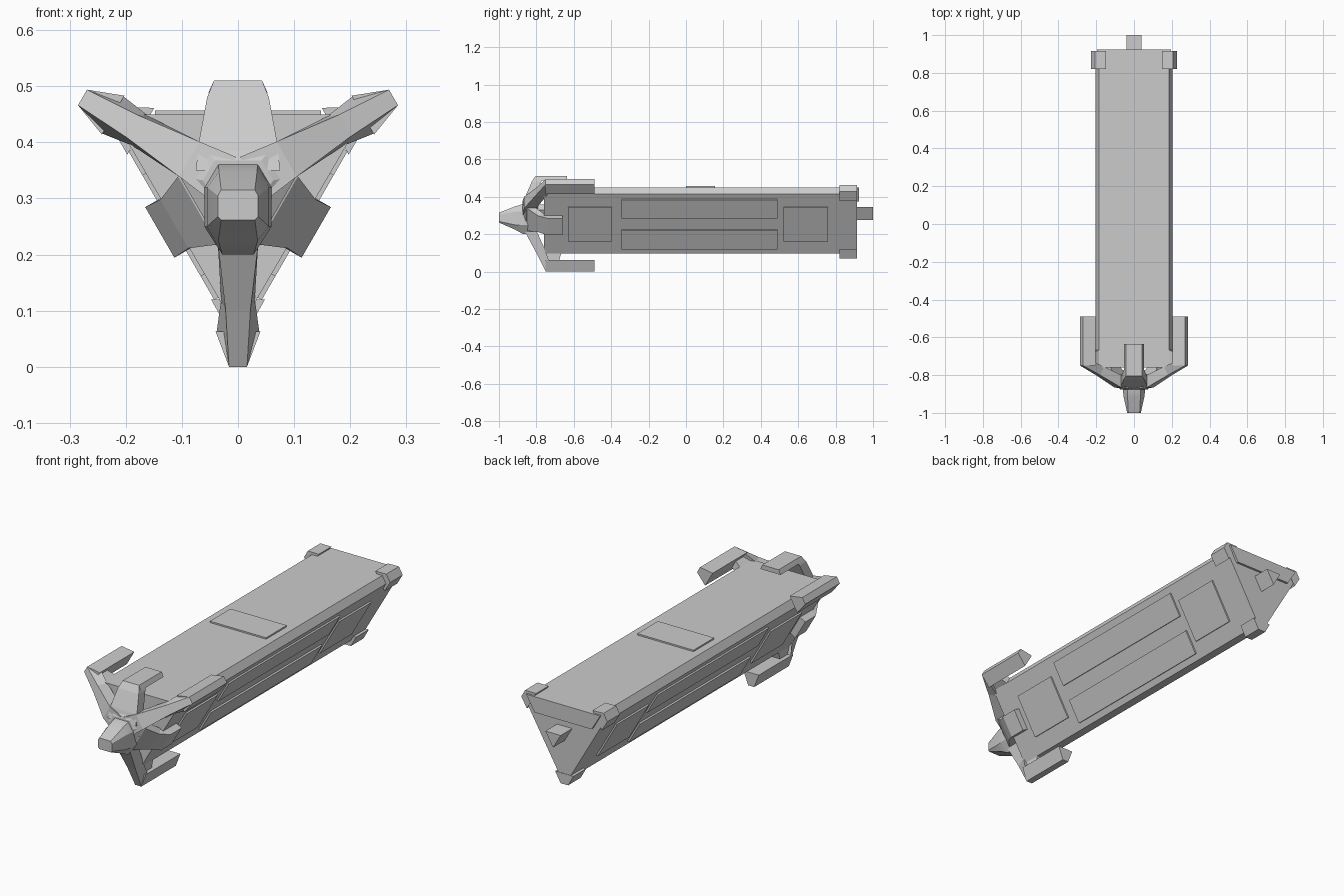
import bpy, bmesh
from math import cos, sin, radians

if "Cube" in bpy.data.objects:
    bpy.data.objects.remove(bpy.data.objects["Cube"])

CZ = 0.32                      # height of the hull's long axis
CORNERS = (30, 150, 270)       # directions of the three hull edges
SIDES = (-30, 210)             # directions of the two lower hull faces


def loft(name, rings, angle=90):
    """Skin rings of (across, outward, y) points, turned to an angle about the hull axis."""
    a = radians(angle)
    bm = bmesh.new()
    loops = [[bm.verts.new((u * cos(a) - v * sin(a), y, CZ + u * sin(a) + v * cos(a)))
              for v, u, y in ring] for ring in rings]
    n = len(loops[0])
    for p, q in zip(loops, loops[1:]):
        for i in range(n):
            j = (i + 1) % n
            bm.faces.new((p[i], p[j], q[j], q[i]))
    bm.faces.new(loops[0])
    bm.faces.new(loops[-1])
    bmesh.ops.recalc_face_normals(bm, faces=bm.faces)
    mesh = bpy.data.meshes.new(name)
    bm.to_mesh(mesh)
    bm.free()
    obj = bpy.data.objects.new(name, mesh)
    bpy.context.collection.objects.link(obj)
    return obj


def along_y(outline, y):
    """Ring in a plane of constant y."""
    return [(v, u, y) for v, u in outline]


def mirrored(half):
    """Complete a half outline of (across, outward) points."""
    return half + [(-v, u) for v, u in reversed(half)]


def world(half):
    """Half outline of (x, z) points to a full local outline."""
    return mirrored([(x, z - CZ) for x, z in half])


def box(name, v0, v1, u0, u1, y0, y1, angle=90):
    o = [(v0, u0), (v1, u0), (v1, u1), (v0, u1)]
    return loft(name, [along_y(o, y0), along_y(o, y1)], angle)


def spoke_ring(u_front, u_back, w_front, w_back, y_front, y_back):
    return [(-w_front, u_front, y_front), (w_front, u_front, y_front),
            (w_back, u_back, y_back), (-w_back, u_back, y_back)]


# Triangular hull with blunted edges
hull = world([(0.185, 0.45), (0.205, 0.415), (0.02, 0.097)])
loft("hull", [along_y(hull, -0.76), along_y(hull, 0.913)])

# Raised panels on the hull faces
box("top_panel", -0.148, 0.148, 0.125, 0.137, 0.0, 0.155)
for a in SIDES:
    for y0, y1 in ((-0.63, -0.395), (0.52, 0.76)):
        box("square_side_panel", -0.104, 0.104, 0.125, 0.137, y0, y1, a)
    for v0, v1 in ((0.036, 0.153), (-0.153, -0.036)):
        box("long_side_panel", v0, v1, 0.125, 0.137, -0.345, 0.49, a)

# Rear corner caps, end plate and prong
cap = mirrored([(0.02, 0.25), (0.048, 0.2)])
for a in CORNERS:
    loft("rear_corner_cap", [along_y(cap, 0.82), along_y(cap, 0.915)], a)
plate = world([(0.195, 0.45), (0.15, 0.375)])
loft("rear_end_plate", [along_y(plate, 0.90), along_y(plate, 0.924)])
prong = [(-0.04, 0.025), (0.04, 0.025), (0, -0.043)]
loft("rear_prong", [along_y(prong, 0.90), along_y(prong, 1.0)])

# Six-sided hub and the axle joining it to the hull
hexagon = [(0.106 * cos(radians(t)), 0.106 * sin(radians(t)))
           for c in (30, 150, 270) for t in (c - 19, c + 19)]
hub = [along_y([(v * s, u * s) for v, u in hexagon], y)
       for s, y in ((0.6, -0.875), (1, -0.855), (0.8, -0.80), (0.5, -0.79), (0.5, -0.75))]
loft("hub", hub)

# Tapered nose
wide = [(0.035, 0.362), (0.06, 0.32), (0.06, 0.25), (0.028, 0.2)]
mid = [(0.034, 0.348), (0.055, 0.32), (0.055, 0.25), (0.035, 0.225)]
tip = [(0.03, 0.315), (0.036, 0.305), (0.036, 0.268), (0.03, 0.262)]
nose = loft("nose", [along_y(world(o), y)
                     for o, y in ((tip, -1.0), (mid, -0.915), (wide, -0.87), (wide, -0.83))])
bpy.context.view_layer.objects.active = nose
nose.select_set(True)
bpy.ops.object.shade_smooth_by_angle(angle=radians(30))

# Corner arms ending in backward claws, braced to the hull edge
claw = mirrored([(0.016, 0.32), (0.04, 0.257)])
for a in CORNERS:
    loft("corner_arm", [spoke_ring(0.03, 0.03, 0.045, 0.045, -0.875, -0.80),
                        spoke_ring(0.1, 0.1, 0.036, 0.036, -0.865, -0.80),
                        spoke_ring(0.22, 0.2, 0.022, 0.03, -0.80, -0.755),
                        spoke_ring(0.32, 0.257, 0.016, 0.038, -0.75, -0.735)], a)
    loft("corner_claw", [along_y(claw, -0.75), along_y(claw, -0.49)], a)
    loft("claw_brace", [spoke_ring(0.2, 0.2, 0.02, 0.02, -0.765, -0.66),
                        spoke_ring(0.265, 0.265, 0.02, 0.02, -0.75, -0.68)], a)

# Top spoke hooking back over the hull
loft("top_spoke", [spoke_ring(0.03, 0.03, 0.075, 0.075, -0.875, -0.82),
                   spoke_ring(0.08, 0.08, 0.07, 0.07, -0.86, -0.81),
                   spoke_ring(0.16, 0.16, 0.055, 0.055, -0.825, -0.775),
                   spoke_ring(0.19, 0.19, 0.043, 0.043, -0.805, -0.76)])
hook = mirrored([(0.043, 0.19), (0.053, 0.168)])
loft("top_hook", [along_y(hook, -0.805), along_y(hook, -0.635)])

# Short side spokes with flared blocks against the lower faces
for a in SIDES:
    loft("side_spoke", [spoke_ring(0.05, 0.05, 0.07, 0.07, -0.86, -0.81),
                        spoke_ring(0.083, 0.083, 0.07, 0.07, -0.85, -0.80),
                        spoke_ring(0.131, 0.115, 0.05, 0.05, -0.79, -0.755)], a)
    loft("side_block", [along_y([(-0.05, 0.105), (0.05, 0.105), (0.05, 0.131), (-0.05, 0.131)], -0.79),
                        along_y([(-0.052, 0.125), (0.052, 0.125), (0.052, 0.161), (-0.052, 0.161)], -0.74),
                        along_y([(-0.052, 0.125), (0.052, 0.125), (0.052, 0.161), (-0.052, 0.161)], -0.66)], a)
